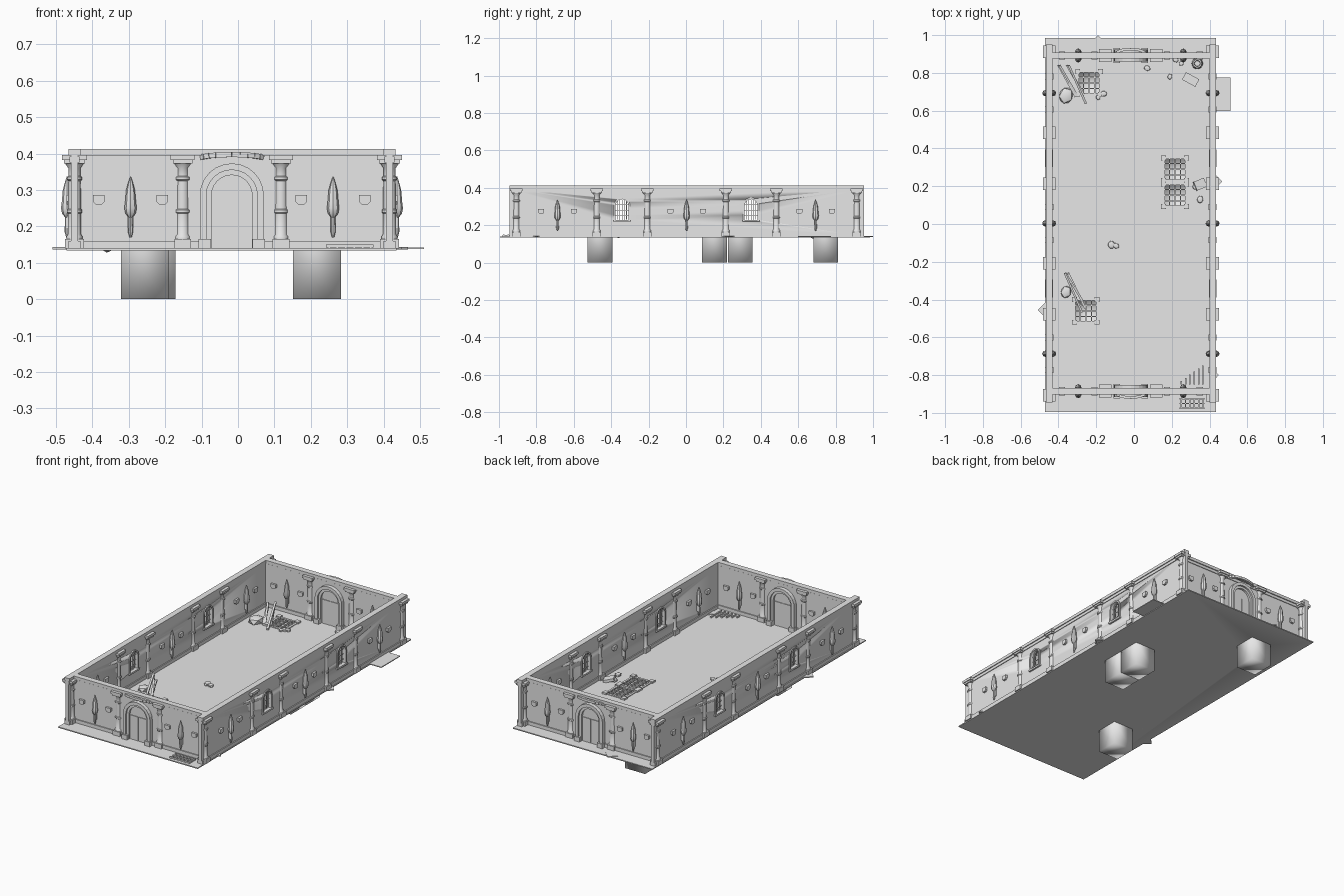
import bpy, bmesh, math, random
from mathutils import Matrix, Vector

random.seed(4)
cube = bpy.data.objects.get("Cube")
if cube:
    bpy.data.objects.remove(cube, do_unlink=True)

stone = bpy.data.materials.new("grey stone")
stone.use_nodes = True
stone.diffuse_color = (0.8, 0.8, 0.8, 1)
stone.node_tree.nodes["Principled BSDF"].inputs["Base Color"].default_value = (0.8, 0.8, 0.8, 1)
FLOOR = 0.14
ID = Matrix.Identity(4)


def finish(name, bm, angle=35):
    bmesh.ops.recalc_face_normals(bm, faces=bm.faces)
    mesh = bpy.data.meshes.new(name)
    bm.to_mesh(mesh)
    bm.free()
    mesh.materials.append(stone)
    ob = bpy.data.objects.new(name, mesh)
    bpy.context.collection.objects.link(ob)
    bpy.ops.object.select_all(action='DESELECT')
    ob.select_set(True)
    bpy.context.view_layer.objects.active = ob
    bpy.ops.object.shade_smooth_by_angle(angle=math.radians(angle))
    return ob


def box(bm, M, c, s, rot=0, tilt=0):
    T = M @ Matrix.Translation(c) @ Matrix.Rotation(rot, 4, 'Z') @ Matrix.Rotation(tilt, 4, 'Y')
    bmesh.ops.create_cube(bm, size=1, matrix=T @ Matrix.Diagonal((*s, 1)))


def beam(bm, a, b, w):
    a, b = Vector(a), Vector(b)
    T = Matrix.Translation((a + b) / 2) @ (b - a).to_track_quat('Z', 'Y').to_matrix().to_4x4()
    bmesh.ops.create_cube(bm, size=1, matrix=T @ Matrix.Diagonal((w, w, (b - a).length, 1)))


def lathe(bm, M, profile, segs=12):
    rings = []
    for r, z in profile:
        rings.append([bm.verts.new(M @ Vector((r * math.cos(k * math.tau / segs),
                                               r * math.sin(k * math.tau / segs), z)))
                      for k in range(segs)])
    for a, b in zip(rings, rings[1:]):
        for k in range(segs):
            j = (k + 1) % segs
            bm.faces.new((a[k], a[j], b[j], b[k]))
    bm.faces.new(rings[0][::-1])
    bm.faces.new(rings[-1])


def prism(bm, M, outline, y0, y1):
    a = [bm.verts.new(M @ Vector((x, y0, z))) for x, z in outline]
    b = [bm.verts.new(M @ Vector((x, y1, z))) for x, z in outline]
    n = len(a)
    bm.faces.new(a)
    bm.faces.new(b[::-1])
    for k in range(n):
        bm.faces.new((a[k], b[k], b[(k + 1) % n], a[(k + 1) % n]))


def arch_path(r, z0, spring, n=12, legs=3):
    left = [(-r, z0 + (spring - z0) * k / legs) for k in range(legs)]
    top = [(-r * math.cos(math.pi * k / n), spring + r * math.sin(math.pi * k / n)) for k in range(n + 1)]
    return left + top + [(-x, z) for x, z in left[::-1]]


def arch_band(bm, M, r0, r1, z0, spring, y0, y1):
    inner, outer = arch_path(r0, z0, spring), arch_path(r1, z0, spring)
    for k in range(len(inner) - 1):
        prism(bm, M, [inner[k], inner[k + 1], outer[k + 1], outer[k]], y0, y1)


def cut(ob, cutter):
    mod = ob.modifiers.new("cut", 'BOOLEAN')
    mod.operation, mod.object, mod.solver = 'DIFFERENCE', cutter, 'EXACT'
    bpy.context.view_layer.objects.active = ob
    bpy.ops.object.modifier_apply(modifier=mod.name)
    bpy.data.objects.remove(cutter, do_unlink=True)


# Floor with openings above the pits
pits = [(-0.255, -0.46), (-0.238, 0.747), (0.217, 0.152), (0.217, 0.29)]
bm = bmesh.new()
box(bm, ID, (-0.018, -0.005, FLOOR - 0.003), (0.905, 1.98, 0.006))
floor = finish("floor", bm)
bm = bmesh.new()
for x, y in pits:
    box(bm, ID, (x, y, FLOOR), (0.115, 0.115, 0.1))
cutter = finish("floor_cutter", bm)
cutter.hide_render = True
cut(floor, cutter)

# Open boxes below the floor, softly shaded, and the grates above them
bm = bmesh.new()
for x, y in pits:
    box(bm, ID, (x, y, 0.0675), (0.132, 0.132, 0.135))
bmesh.ops.delete(bm, geom=[f for f in bm.faces if f.calc_center_median().z > 0.13], context='FACES')
finish("pits", bm, 180)
bm = bmesh.new()
for x, y in pits:
    for k in range(5):
        d = (k - 2) * 0.03
        w = 0.012 if k in (0, 4) else 0.006
        box(bm, ID, (x + d, y, FLOOR), (w, 0.128, 0.008))
        box(bm, ID, (x, y + d, FLOOR), (0.128, w, 0.008))
    for sx in (-1, 1):
        for sy in (-1, 1):
            box(bm, ID, (x + sx * 0.06, y + sy * 0.06, FLOOR + 0.003), (0.026, 0.026, 0.014))
finish("pit_grates", bm)

COLUMN = [(0.022, 0.165), (0.022, 0.172), (0.018, 0.178), (0.018, 0.235), (0.021, 0.238), (0.021, 0.245),
          (0.018, 0.248), (0.017, 0.325), (0.021, 0.328), (0.021, 0.335), (0.017, 0.338), (0.017, 0.36),
          (0.027, 0.375)]
TORCH = [(0.003, 0.17), (0.007, 0.185), (0.006, 0.225), (0.014, 0.235), (0.017, 0.25), (0.015, 0.265),
         (0.012, 0.30), (0.006, 0.322), (0.001, 0.337)]
SHIELD = [(-0.016, 0.286), (0.016, 0.286), (0.016, 0.268), (0.008, 0.26), (-0.008, 0.26), (-0.016, 0.268)]


def build_wall(name, M, length, columns, torches, windows, door):
    # Slab with window openings
    bm = bmesh.new()
    box(bm, M, (0, 0, 0.268), (length, 0.02, 0.256))
    wall = finish(name + "_wall", bm)
    if windows:
        bm = bmesh.new()
        for x in windows:
            prism(bm, M, arch_path(0.036, 0.228, 0.305), -0.1, 0.1)
        bm.clear()
        for x in windows:
            prism(bm, M @ Matrix.Translation((x, 0, 0)), arch_path(0.036, 0.228, 0.305), -0.1, 0.1)
        cutter = finish(name + "_cutter", bm)
        cutter.hide_render = True
        cut(wall, cutter)
        bm = bmesh.new()
        for x in windows:
            W = M @ Matrix.Translation((x, 0, 0))
            arch_band(bm, W, 0.034, 0.043, 0.222, 0.305, -0.016, 0.016)
            box(bm, W, (0, 0, 0.224), (0.094, 0.04, 0.01))
            for k in range(-2, 3):
                box(bm, W, (k * 0.012, 0, 0.28), (0.003, 0.004, 0.11 if abs(k) < 2 else 0.098))
            for z in (0.25, 0.28, 0.31):
                box(bm, W, (0, 0, z), (0.07, 0.004, 0.003))
        finish(name + "_windows", bm)

    # Skirting, upper moulding and cap
    bm = bmesh.new()
    for s in (-1, 1):
        if door:
            for side in (-1, 1):
                run = length / 2 - 0.09
                box(bm, M, (side * (0.09 + run / 2), s * 0.012, 0.15), (run, 0.008, 0.02))
        else:
            box(bm, M, (0, s * 0.012, 0.15), (length, 0.008, 0.02))
    box(bm, M, (0, 0, 0.384), (length, 0.028, 0.016))
    box(bm, M, (0, 0, 0.403), (length, 0.034, 0.018))
    finish(name + "_trim", bm)

    # Columns standing astride the wall
    bm = bmesh.new()
    for x in columns:
        C = M @ Matrix.Translation((x, 0, 0))
        box(bm, C, (0, 0, 0.152), (0.046, 0.052, 0.026))
        lathe(bm, C, COLUMN)
        box(bm, C, (0, 0, 0.377), (0.054, 0.058, 0.01))
        box(bm, C, (0, 0, 0.389), (0.066, 0.068, 0.014))
    finish(name + "_columns", bm)

    # Torches and small shields on both faces
    bm = bmesh.new()
    for x in torches:
        for s in (-1, 1):
            T = M @ Matrix.Translation((x, s * 0.02, 0))
            lathe(bm, T, TORCH, 8)
            box(bm, T, (0, -s * 0.006, 0.215), (0.016, 0.014, 0.04))
            for side in (-1, 1):
                prism(bm, M @ Matrix.Translation((x + side * 0.087, 0, 0)), SHIELD, s * 0.008, s * 0.022)
    finish(name + "_torches", bm)

    # Stepped stone doorway, double door and bowed hood
    if door:
        bm = bmesh.new()
        for s in (-1, 1):
            arch_band(bm, M, 0.07, 0.088, FLOOR, 0.285, s * 0.008, s * 0.032)
            arch_band(bm, M, 0.056, 0.07, FLOOR, 0.285, s * 0.008, s * 0.022)
            for side in (-1, 1):
                box(bm, M, (side * 0.074, s * 0.024, 0.153), (0.034, 0.03, 0.026))
                box(bm, M, (side * 0.028, s * 0.011, 0.21), (0.052, 0.006, 0.14))
        for k in range(12):
            a, b = math.pi * k / 12, math.pi * (k + 1) / 12
            p, q = [Vector((0.085 * math.cos(t), -0.034 * math.sin(t), 0.387 + 0.01 * math.sin(t)))
                    for t in (a, b)]
            beam(bm, M @ p, M @ q, 0.014)
        finish(name + "_doorway", bm, 20)


for name, pos, turn in (("front", (-0.017, -0.885, 0), 0), ("back", (-0.017, 0.892, 0), math.pi)):
    M = Matrix.Translation(pos) @ Matrix.Rotation(turn, 4, 'Z')
    build_wall(name, M, 0.863, (-0.135, 0.135), (-0.278, 0.278), (), True)
for name, pos, turn in (("left", (0.416, 0.003, 0), math.pi / 2), ("right", (-0.449, 0.003, 0), -math.pi / 2)):
    M = Matrix.Translation(pos) @ Matrix.Rotation(turn, 4, 'Z')
    build_wall(name, M, 1.895, (-0.91, -0.48, -0.21, 0.21, 0.48, 0.91), (-0.69, 0, 0.69), (-0.345, 0.345), False)

# Thin paving slabs poking out around the edge
bm = bmesh.new()
box(bm, ID, (0.47, 0.687, FLOOR), (0.08, 0.175, 0.005))
for x, y in ((-0.47, -0.455), (0.427, 0.225), (0.41, -0.8), (-0.19, 0.96)):
    box(bm, ID, (x, y, FLOOR), (0.056, 0.056, 0.006), 0.8)
finish("edge_slabs", bm)

# Fallen beams and rubble heaps
bm = bmesh.new()
for x, y in ((-0.34, 0.74), (-0.34, -0.36)):
    for k in range(7 if y > 0 else 3):
        d = random.uniform(-0.03, 0.04)
        beam(bm, (x - 0.04 + d, y + 0.1, FLOOR + random.uniform(0.02, 0.07)),
             (x + 0.05 + d, y - random.uniform(0.03, 0.12), FLOOR + 0.006), 0.011)
finish("fallen_beams", bm)
bm = bmesh.new()
for x, y, r in ((-0.36, 0.68, 0.04), (-0.36, -0.36, 0.03), (-0.16, 0.69, 0.016), (-0.19, 0.67, 0.013),
                (0.19, 0.78, 0.014), (0.22, 0.87, 0.015), (0.07, 0.825, 0.016), (0.25, 0.85, 0.013),
                (0.33, 0.2, 0.02), (0.35, 0.13, 0.018), (-0.12, -0.11, 0.02), (-0.095, -0.115, 0.016)):
    T = Matrix.Translation((x, y, FLOOR + r * 0.4)) @ Matrix.Rotation(x * 40, 4, 'Z')
    bmesh.ops.create_icosphere(bm, subdivisions=1, radius=r, matrix=T @ Matrix.Diagonal((1.2, 1, 0.7, 1)))
box(bm, ID, (0.30, 0.765, FLOOR + 0.008), (0.08, 0.045, 0.016), -0.5)
box(bm, ID, (0.35, 0.21, FLOOR + 0.012), (0.06, 0.05, 0.016), 0.4, 0.3)
finish("rubble", bm)

# Broken pot in the far corner
bm = bmesh.new()
lathe(bm, Matrix.Translation((0.335, 0.85, FLOOR)), [(0.018, 0), (0.03, 0.02), (0.028, 0.04), (0.02, 0.05),
                                                     (0.024, 0.056), (0.016, 0.056), (0.014, 0.02)], 14)
finish("pot", bm)

# Loose bars inside the corner and a fallen lattice outside it
bm = bmesh.new()
for k in range(6):
    box(bm, ID, (0.25 + k * 0.023, -0.84 + k * 0.008, FLOOR + 0.004), (0.008, 0.02 + k * 0.016, 0.008))
    box(bm, ID, (0.25 + k * 0.023, -0.95, FLOOR + 0.004), (0.007, 0.06, 0.008))
for y in (-0.975, -0.95, -0.925):
    box(bm, ID, (0.307, y, FLOOR + 0.006), (0.13, 0.007, 0.008))
finish("fallen_lattice", bm)
